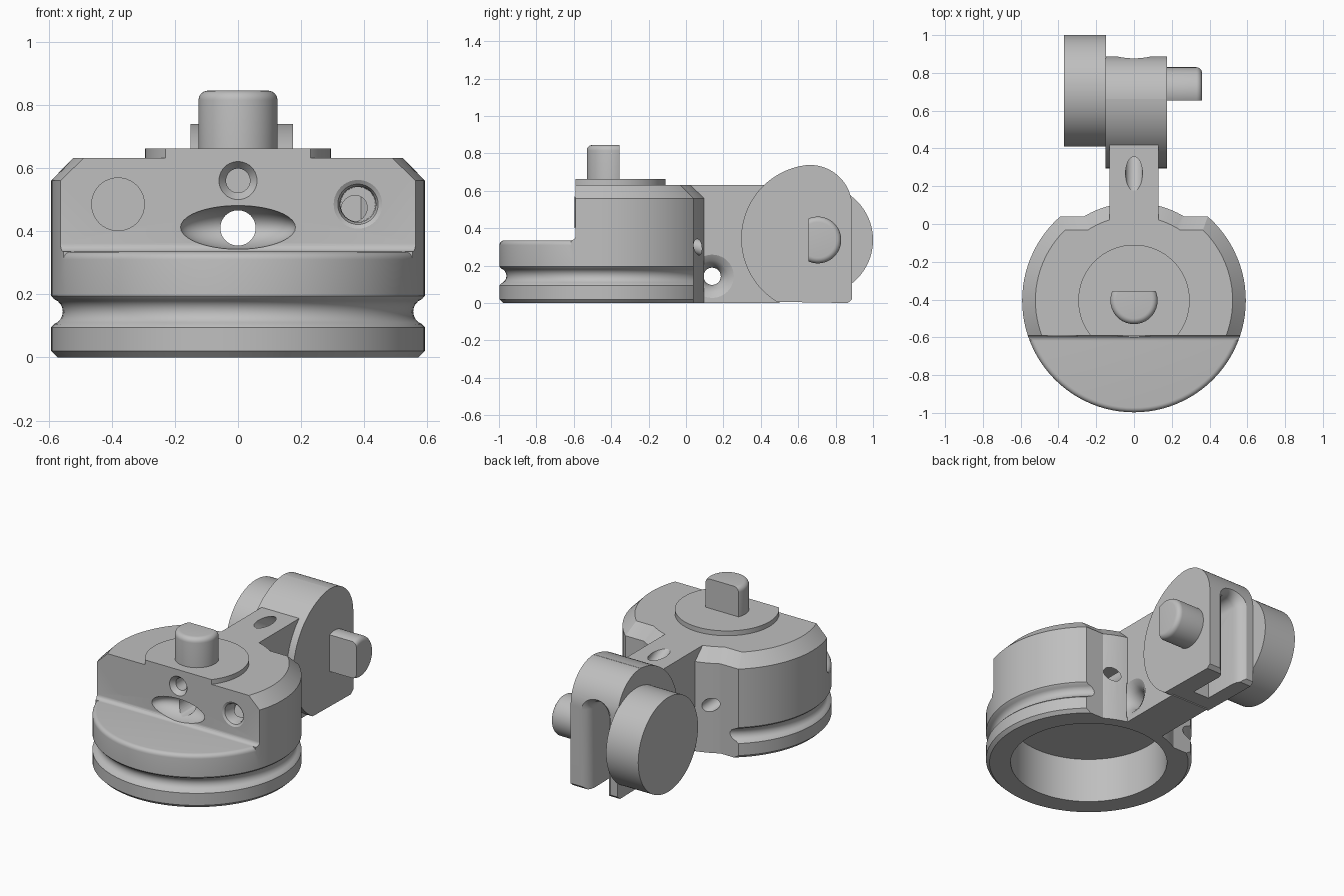
import bpy, bmesh, math
from mathutils import Matrix, Vector

if "Cube" in bpy.data.objects:
    bpy.data.objects.remove(bpy.data.objects["Cube"])

grey = bpy.data.materials.new("plain_grey")
grey.diffuse_color = (0.52, 0.52, 0.52, 1)
grey.use_nodes = True
grey.node_tree.nodes["Principled BSDF"].inputs["Base Color"].default_value = grey.diffuse_color
CY = -0.405          # centre of the round housing
R = 0.592


def finish(name, bm):
    bmesh.ops.remove_doubles(bm, verts=bm.verts, dist=1e-5)
    bmesh.ops.recalc_face_normals(bm, faces=bm.faces)
    me = bpy.data.meshes.new(name)
    bm.to_mesh(me)
    bm.free()
    me.materials.append(grey)
    ob = bpy.data.objects.new(name, me)
    bpy.context.collection.objects.link(ob)
    return ob


def loft(name, rings):
    """Closed solid through equal-length rings of points."""
    bm = bmesh.new()
    vs = [[bm.verts.new(p) for p in r] for r in rings]
    n = len(vs[0])
    for a, b in zip(vs, vs[1:]):
        for i in range(n):
            bm.faces.new((a[i], a[(i + 1) % n], b[(i + 1) % n], b[i]))
    bm.faces.new(vs[0])
    bm.faces.new(vs[-1])
    return finish(name, bm)


def lathe(name, profile, loc, axis=(0, 0, 1), seg=96):
    """Turned solid: profile of (radius, height) along an axis."""
    m = Matrix.Translation(loc) @ Vector(axis).to_track_quat('Z', 'Y').to_matrix().to_4x4()
    return loft(name, [[m @ Vector((r * math.cos(2 * math.pi * i / seg),
                                    r * math.sin(2 * math.pi * i / seg), h))
                        for i in range(seg)] for r, h in profile])


def prism(name, outline, x0, x1):
    """(y, z) outline extruded along x."""
    return loft(name, [[(x, y, z) for y, z in outline] for x in (x0, x1)])


def box(name, x0, x1, y0, y1, z0, z1):
    return prism(name, [(y0, z0), (y1, z0), (y1, z1), (y0, z1)], x0, x1)


def arc(cx, cy, r, a0, a1, n=8):
    return [(cx + r * math.cos(math.radians(a0 + (a1 - a0) * i / n)),
             cy + r * math.sin(math.radians(a0 + (a1 - a0) * i / n))) for i in range(n + 1)]


def combine(ob, other, op='DIFFERENCE'):
    mod = ob.modifiers.new("cut", 'BOOLEAN')
    mod.operation, mod.object, mod.solver = op, other, 'EXACT'
    bpy.context.view_layer.update()
    me = bpy.data.meshes.new_from_object(ob.evaluated_get(bpy.context.evaluated_depsgraph_get()))
    ob.modifiers.clear()
    ob.data = me
    bpy.data.objects.remove(other)


def hole(ob, start, end, profile):
    """Turned cutter; profile heights are scaled by the start-end length."""
    d = Vector(end) - Vector(start)
    combine(ob, lathe("hole", [(r, h * d.length) for r, h in profile], start, d, 40))


# Base ring with belt groove and rounded step rim
housing = lathe("housing", [(R - 0.02, 0), (R, 0.02), (R, 0.095)]
                + [(R + 0.005 - y, z) for y, z in arc(0, 0.145, 0.042, -70, 70)]
                + [(R, 0.195)] + arc(R - 0.025, 0.31, 0.025, 0, 90, 5), (0, CY, 0))

# Upper drum, cut flat at the front with a filleted foot
upper = lathe("upper", [(R, 0.25), (R, 0.56), (0.522, 0.632)], (0, CY, 0))
front = [(-0.59, 0.8)] + arc(-0.615, 0.36, 0.025, 0, -90, 5) + [(-0.615, 0.2), (-1.2, 0.2), (-1.2, 0.8)]
combine(upper, prism("front_cut", front, -1, 1))
combine(housing, upper, 'UNION')

# Flat chamfered back, with a smaller drum stepping out of it
combine(housing, prism("back_cut", [(0.04, -0.1), (0.04, 0.56), (-0.13, 0.73),
                                    (0.5, 0.73), (0.5, -0.1)], -1, 1))
inner = lathe("inner", [(0.518, 0), (0.518, 0.56), (0.446, 0.632)], (0, CY, 0))
combine(inner, box("keep_back", -1, 1, -1.2, -0.2, -1, 1))
combine(housing, inner, 'UNION')

# Arm to the hinge block, then the bore underneath
combine(housing, box("arm", -0.13, 0.13, -0.2, 0.5, 0, 0.632), 'UNION')
combine(housing, lathe("bore", [(0.45, -0.1), (0.45, 0.28)], (0, CY, 0)))

# Hinge block with rounded top
outline = (arc(0.69, 0.345, 0.395, 94, 239, 40) + [(0.865, 0), (0.888, 0.02)]
           + arc(0.663, 0.513, 0.225, 0, 90, 24))
block = prism("hinge_block", outline, -0.15, 0.175)

# Flared slot in the back of the block
rings = []
for y, w in ((0.60, 0.055), (0.82, 0.055), (0.85, 0.062), (0.875, 0.08), (0.895, 0.11)):
    rings.append([(x, y, z) for x, z in [(-w, -0.1), (w, -0.1)] + arc(0, 0.5, w, 0, 180, 16)])
combine(block, loft("slot", rings))

# Central passage with an eye-shaped mouth
for ob in (housing, block):
    hole(ob, (0, -0.8, 0.41), (0, 0.7, 0.41), [(0.056, 0), (0.056, 1)])
eye = lathe("eye", [(max(0.001, r), h) for r, h in arc(0, 0, 1, -90, 90, 20)], (0, 0, 0), (0, 0, 1), 48)
eye.data.transform(Matrix.Translation((0, -0.61, 0.412)) @ Matrix.Diagonal((0.185, 0.12, 0.07, 1)))
combine(housing, eye)

# Small countersunk front hole
hole(housing, (0, -0.6, 0.56), (0, -0.4, 0.56), [(0.062, 0), (0.06, 0.06), (0.038, 0.2), (0.038, 1)])

# Flared front sockets with channels running to the back
for s in (-1, 1):
    hole(housing, (s * 0.38, -0.595, 0.485), (s * 0.38, -0.495, 0.485),
         [(0.085, 0), (0.077, 0.05), (0.064, 0.13), (0.057, 0.3), (0.055, 1)])
    hole(housing, (s * 0.38, -0.54, 0.485), (s * 0.19, 0.16, 0.27), [(0.04, 0), (0.04, 1)])

# Cross hole through the arm, flared on both sides
hole(housing, (-0.135, 0.14, 0.143), (0.135, 0.14, 0.143),
     [(0.125, 0), (0.085, 0.08), (0.058, 0.2), (0.046, 0.38),
      (0.046, 0.62), (0.058, 0.8), (0.085, 0.92), (0.125, 1)])

# Slanted channel in the arm top, running to the slot
for ob in (housing, block):
    hole(ob, (0, 0.01, 0.78), (0, 0.62, 0.428), [(0.045, 0), (0.045, 1)])

# Turntable plate, flush with the flat front
plate = lathe("top_plate", [(0.295, 0.62), (0.295, 0.662)], (0, CY, 0))
combine(plate, box("plate_trim", -1, 1, -1.2, -0.59, 0, 1))


# Half-round pegs with softened tips
def peg(name, loc, axis, length, cutter):
    tip = [(r, h) for r, h in arc(0.095, length - 0.03, 0.03, 0, 90, 6)]
    ob = lathe(name, [(0.125, 0)] + tip, loc, axis, 64)
    combine(ob, cutter)
    return ob


top_peg = peg("top_peg", (0, CY, 0.65), (0, 0, 1), 0.195, box("c", -1, 1, -0.355, 0.5, 0, 2))
side_peg = peg("side_peg", (0.165, 0.705, 0.337), (1, 0, 0), 0.195, box("c", 0, 1, 0, 0.655, 0, 1))

# Side disc
disc = lathe("side_disc", [(0.295, -0.37), (0.295, -0.148)], (0, 0.705, 0.337), (1, 0, 0))

# Smooth curved surfaces, keep edges sharp
bpy.ops.object.select_all(action='DESELECT')
for ob in (housing, block, plate, top_peg, side_peg, disc):
    ob.select_set(True)
    bpy.context.view_layer.objects.active = ob
bpy.ops.object.shade_smooth_by_angle(angle=math.radians(28))
